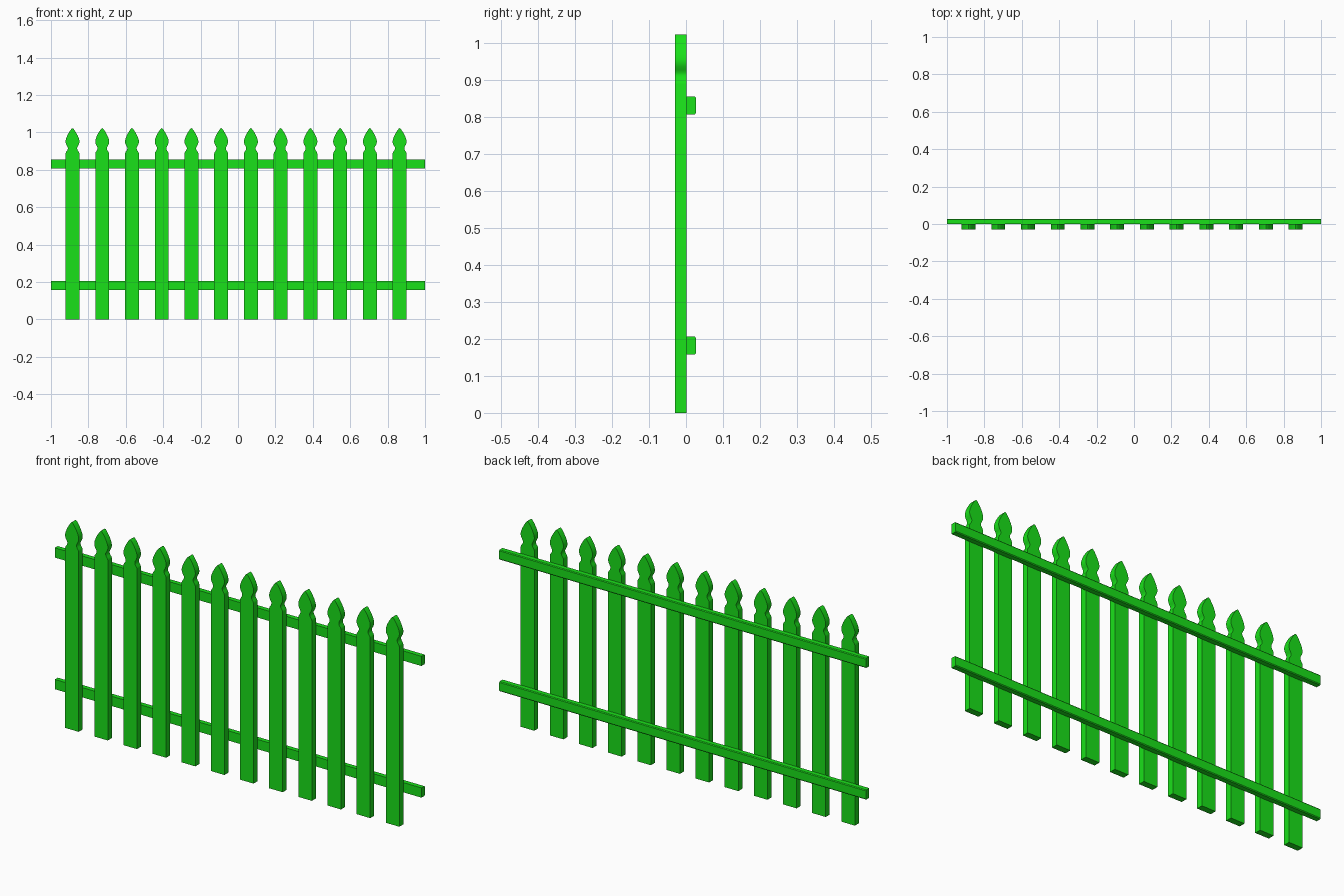
import bpy, bmesh

if "Cube" in bpy.data.objects:
    bpy.data.objects.remove(bpy.data.objects["Cube"])

mat = bpy.data.materials.new("green_paint")
mat.diffuse_color = (0.01, 0.75, 0.01, 1)
mat.use_nodes = True
mat.node_tree.nodes["Principled BSDF"].inputs["Base Color"].default_value = mat.diffuse_color


def extrude(name, outline, to_3d, offset):
    """Close an outline into a face, extrude it by offset and make an object."""
    bm = bmesh.new()
    face = bm.faces.new([bm.verts.new(to_3d(a, b)) for a, b in outline])
    new = bmesh.ops.extrude_face_region(bm, geom=[face])["geom"]
    bmesh.ops.translate(bm, vec=offset,
                        verts=[v for v in new if isinstance(v, bmesh.types.BMVert)])
    bmesh.ops.recalc_face_normals(bm, faces=bm.faces)
    mesh = bpy.data.meshes.new(name)
    bm.to_mesh(mesh)
    bm.free()
    mesh.materials.append(mat)
    obj = bpy.data.objects.new(name, mesh)
    bpy.context.collection.objects.link(obj)
    bpy.ops.object.select_all(action='DESELECT')
    obj.select_set(True)
    bpy.context.view_layer.objects.active = obj
    bpy.ops.object.shade_smooth_by_angle(angle=0.6)
    return obj


# Picket: half profile (half width, height), mirrored about its centre line
half = [(0.037, 0), (0.037, 0.888), (0.034, 0.896), (0.028, 0.904), (0.025, 0.912),
        (0.025, 0.919), (0.029, 0.927), (0.034, 0.936), (0.037, 0.946), (0.037, 0.956),
        (0.034, 0.968), (0.028, 0.983), (0.020, 0.998), (0.011, 1.012), (0.004, 1.021)]
profile = half + [(0, 1.023)] + [(-x, z) for x, z in reversed(half)]
for i in range(12):
    x0 = -0.885 + 0.159 * i
    extrude(f"picket_{i + 1}", profile, lambda a, b: (x0 + a, -0.03, b), (0, 0.031, 0))

# Rails: bars with softened back edges, running the whole length
for name, z0 in (("lower_rail", 0.158), ("upper_rail", 0.807)):
    section = [(0.001, 0), (0.024, 0), (0.027, 0.004), (0.027, 0.044),
               (0.024, 0.048), (0.001, 0.048)]
    extrude(name, section, lambda a, b: (-1, a, z0 + b), (2, 0, 0))
